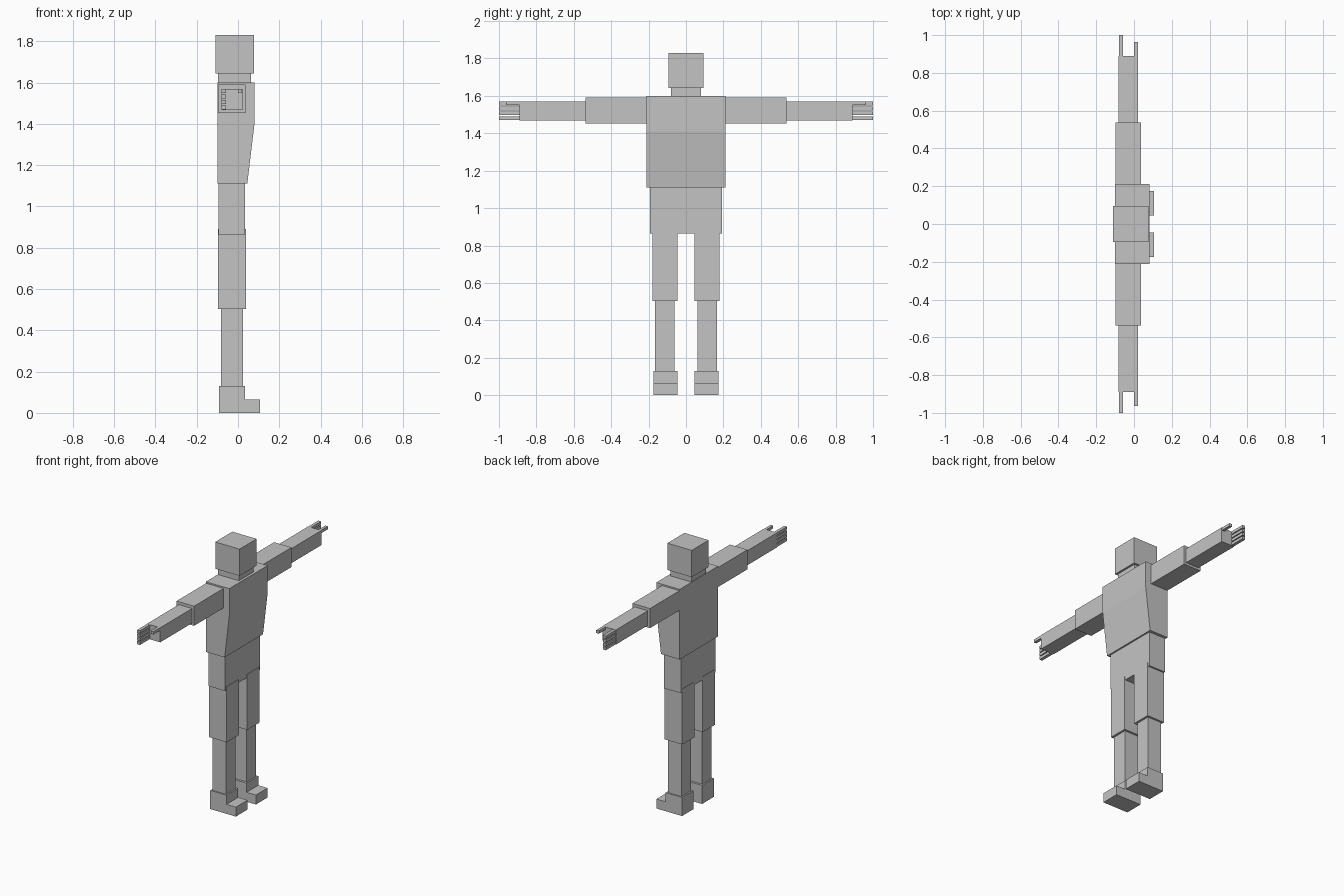
import bpy
import bmesh

if "Cube" in bpy.data.objects:
    bpy.data.objects.remove(bpy.data.objects["Cube"], do_unlink=True)

grey = bpy.data.materials.new("plain grey")
grey.use_nodes = True
grey.diffuse_color = (0.55, 0.55, 0.55, 1)
grey.node_tree.nodes["Principled BSDF"].inputs["Base Color"].default_value = grey.diffuse_color


def prism(name, profile, y0, y1):
    """Extrude an (x, z) outline from y0 to y1."""
    bm = bmesh.new()
    face = bm.faces.new([bm.verts.new((x, y0, z)) for x, z in profile])
    ext = bmesh.ops.extrude_face_region(bm, geom=[face])
    verts = [v for v in ext["geom"] if isinstance(v, bmesh.types.BMVert)]
    bmesh.ops.translate(bm, verts=verts, vec=(0, y1 - y0, 0))
    bmesh.ops.recalc_face_normals(bm, faces=bm.faces)
    mesh = bpy.data.meshes.new(name)
    bm.to_mesh(mesh)
    bm.free()
    mesh.materials.append(grey)
    obj = bpy.data.objects.new(name, mesh)
    bpy.context.collection.objects.link(obj)
    return obj


def box(name, x, y, z):
    """Box from (min, max) pairs on each axis."""
    outline = [(x[0], z[0]), (x[1], z[0]), (x[1], z[1]), (x[0], z[1])]
    return prism(name, outline, *y)


# Head, neck, tapered torso and pelvis
box("head", (-0.11, 0.078), (-0.094, 0.094), (1.643, 1.83))
box("neck", (-0.097, 0.064), (-0.08, 0.08), (1.6, 1.643))
prism("torso", [(-0.1, 1.11), (0.045, 1.11), (0.081, 1.41), (0.081, 1.6), (-0.1, 1.6)],
      -0.212, 0.212)
box("pelvis", (-0.094, 0.034), (-0.192, 0.192), (0.865, 1.11))

# Limbs, one set on each side
for side, s in (("left", 1), ("right", -1)):
    def span(a, b):
        return tuple(sorted((s * a, s * b)))

    # Arm
    box(side + "_upper_arm", (-0.098, 0.037), span(0.212, 0.538), (1.453, 1.59))
    box(side + "_forearm", (-0.081, 0.022), span(0.538, 0.89), (1.468, 1.57))
    box(side + "_thumb", (0.0, 0.02), span(0.89, 0.963), (1.55, 1.57))
    for i in range(4):
        z = 1.47 + 0.0265 * i
        box(f"{side}_finger_{i + 1}", (-0.08, -0.058), span(0.89, 1.0), (z, z + 0.02))

    # Leg
    box(side + "_thigh", (-0.097, 0.039), span(0.046, 0.18), (0.503, 0.89))
    box(side + "_shin", (-0.082, 0.024), span(0.061, 0.166), (0.13, 0.503))
    prism(side + "_foot", [(-0.092, 0), (0.106, 0), (0.106, 0.066), (0.034, 0.066),
                           (0.034, 0.13), (-0.092, 0.13)], *span(0.046, 0.175))
